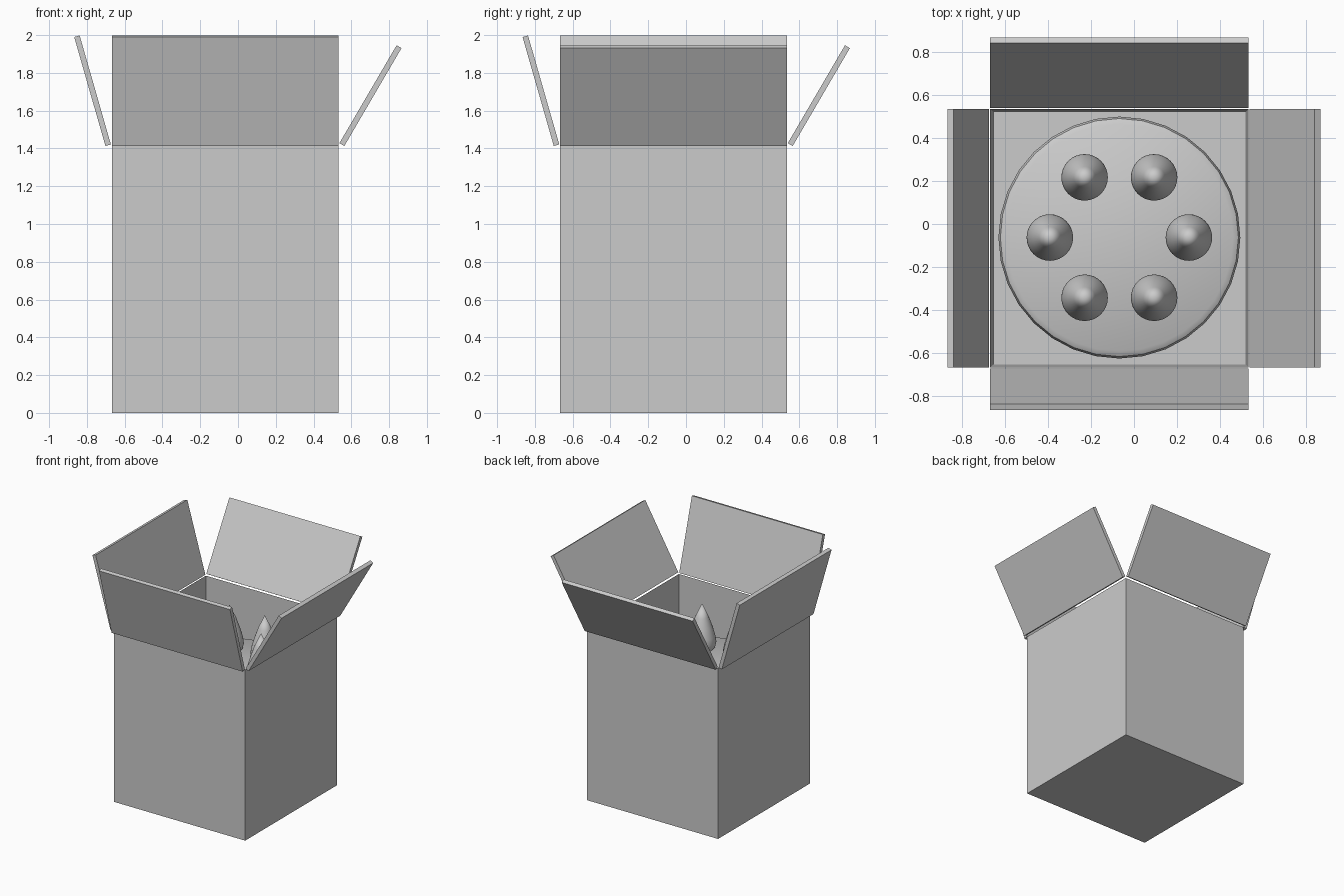
import bpy, bmesh, math
from mathutils import Matrix, Vector

if "Cube" in bpy.data.objects:
    bpy.data.objects.remove(bpy.data.objects["Cube"])

CX, CY = -0.068, -0.066      # box centre
HALF, TOP, WALL = 0.6, 1.415, 0.02


def finish(name, bm, smooth=None):
    bmesh.ops.recalc_face_normals(bm, faces=bm.faces[:])
    mesh = bpy.data.meshes.new(name)
    bm.to_mesh(mesh)
    bm.free()
    ob = bpy.data.objects.new(name, mesh)
    bpy.context.collection.objects.link(ob)
    if smooth:
        bpy.ops.object.select_all(action='DESELECT')
        ob.select_set(True)
        bpy.context.view_layer.objects.active = ob
        bpy.ops.object.shade_smooth_by_angle(angle=math.radians(smooth))
    return ob


def lathe(name, profile, centre, sides, smooth):
    """Turn an (r, z) profile, bottom to top, into a closed round solid."""
    bm = bmesh.new()
    rings = []
    for r, z in profile:
        if r == 0:
            rings.append([bm.verts.new((0, 0, z))] * sides)
        else:
            rings.append([bm.verts.new((r * math.cos(2 * math.pi * i / sides),
                                        r * math.sin(2 * math.pi * i / sides), z))
                          for i in range(sides)])
    for a, b in zip(rings, rings[1:]):
        for i in range(sides):
            j = (i + 1) % sides
            bm.faces.new(list(dict.fromkeys((a[i], a[j], b[j], b[i]))))
    for ring in (rings[0], rings[-1]):
        if ring[0] is not ring[1]:
            bm.faces.new(ring)
    ob = finish(name, bm, smooth)
    ob.location = (centre[0], centre[1], 0)
    return ob


# Open carton: block with inset top pushed down to the floor
bm = bmesh.new()
bmesh.ops.create_cube(bm, size=1, matrix=Matrix.Translation((CX, CY, TOP / 2))
                      @ Matrix.Diagonal((2 * HALF, 2 * HALF, TOP, 1)))
lid = max(bm.faces, key=lambda f: f.calc_center_median().z)
bmesh.ops.inset_region(bm, faces=[lid], thickness=WALL)
for v in lid.verts:
    v.co.z = WALL
finish("carton", bm)


# Lid flaps hinged just outside each top edge
def flap(name, turn, lean):
    length, thick = 0.6, 0.03
    tilt = Matrix.Rotation(math.radians(lean), 4, 'Y')
    slab = (Matrix.Translation((thick / 2, 0, length / 2))
            @ Matrix.Diagonal((thick, 2 * HALF, length, 1)))
    # outer bottom corner drops by thick * sin(lean) when tilted
    place = Matrix.Translation((HALF + 0.005, 0,
                                TOP - 0.002 + thick * math.sin(math.radians(lean))))
    b = bmesh.new()
    bmesh.ops.create_cube(b, size=1, matrix=Matrix.Translation((CX, CY, 0))
                          @ Matrix.Rotation(math.radians(turn), 4, 'Z')
                          @ place @ tilt @ slab)
    finish(name, b)


flap("right_flap", 0, 30.3)
flap("back_flap", 90, 30.3)
flap("left_flap", 180, 16)
flap("front_flap", 270, 16)

# Round cake with a softened top edge
CAKE_TOP = 1.045
lathe("cake", [(0.562, WALL), (0.562, CAKE_TOP - 0.045), (0.553, CAKE_TOP - 0.015),
               (0.528, CAKE_TOP)], (CX, CY + 0.003), 32, 40)

# Ring of six cream dollops
cream = [(0.08, CAKE_TOP - 0.01), (0.1, 1.06), (0.108, 1.1), (0.1, 1.15),
         (0.08, 1.22), (0.05, 1.305), (0, 1.413)]
for k in range(6):
    a = k * math.pi / 3
    lathe(f"cream_dollop_{k + 1}", cream,
          (CX + 0.323 * math.cos(a), CY + 0.003 + 0.323 * math.sin(a)), 32, 40)
